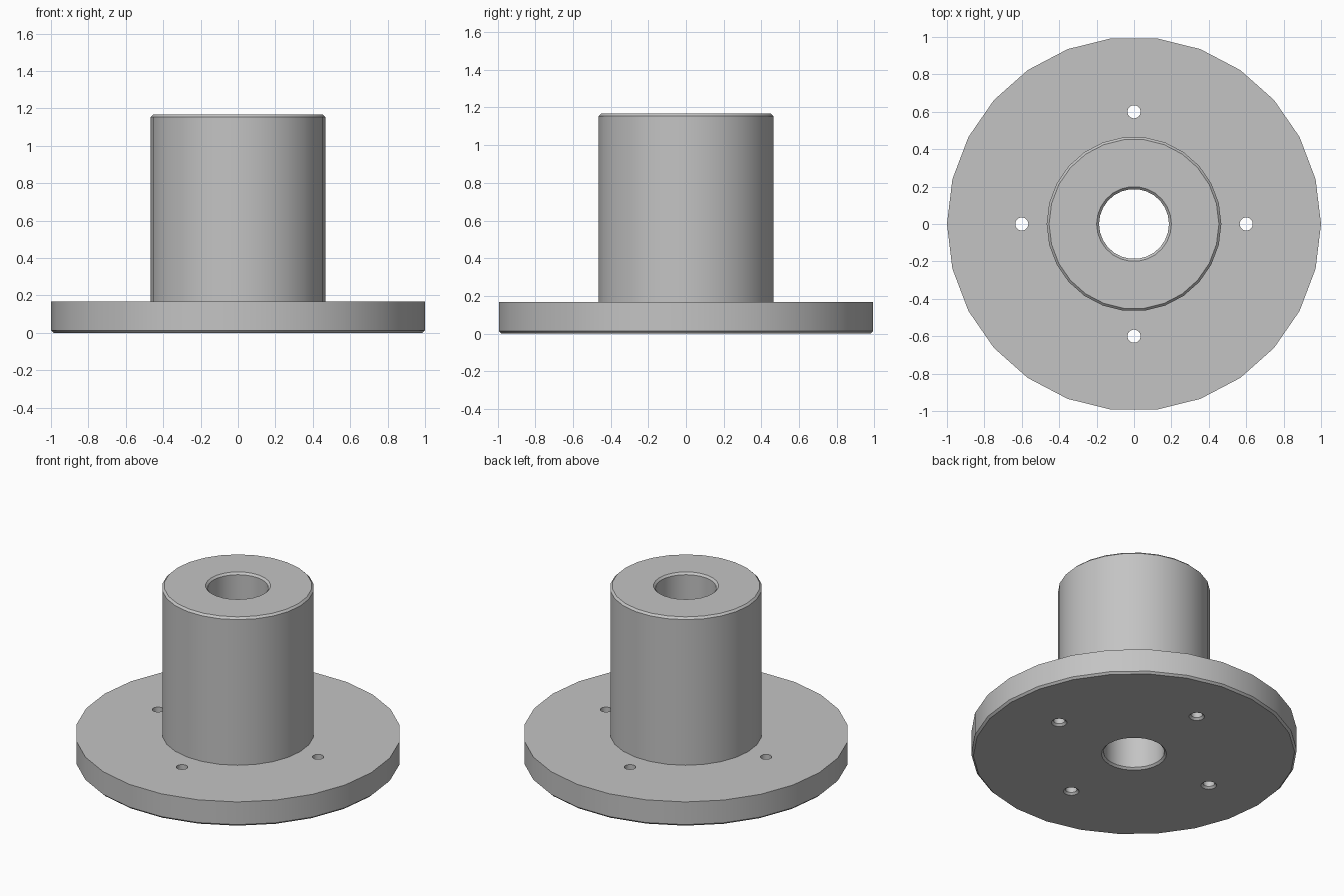
import bpy, bmesh, math

cube = bpy.data.objects.get("Cube")
if cube:
    bpy.data.objects.remove(cube, do_unlink=True)

# Main sizes
SIDES = 26
FLANGE_R, FLANGE_TOP = 1.0, 0.167
SLEEVE_R, SLEEVE_TOP = 0.467, 1.167
BORE_R, BOLT_R, BOLT_CIRCLE = 0.187, 0.035, 0.6
CHAMFER = 0.013

grey = bpy.data.materials.new("plain grey")
grey.use_nodes = True
colour = (0.55, 0.55, 0.55, 1)
grey.diffuse_color = colour
grey.node_tree.nodes["Principled BSDF"].inputs["Base Color"].default_value = colour


def lathe(name, profile, centre=(0, 0)):
    """Revolve a closed (radius, height) profile about a vertical axis."""
    bm = bmesh.new()
    rings = []
    for i in range(SIDES):
        a = math.tau * i / SIDES
        rings.append([bm.verts.new((centre[0] + r * math.cos(a),
                                    centre[1] + r * math.sin(a), z))
                      for r, z in profile])
    n = len(profile)
    for i in range(SIDES):
        here, after = rings[i], rings[(i + 1) % SIDES]
        for j in range(n):
            k = (j + 1) % n
            if profile[j][0] == 0 and profile[k][0] == 0:
                continue
            bm.faces.new((here[j], after[j], after[k], here[k]))
    bmesh.ops.remove_doubles(bm, verts=bm.verts, dist=1e-5)
    bmesh.ops.recalc_face_normals(bm, faces=bm.faces)
    mesh = bpy.data.meshes.new(name)
    bm.to_mesh(mesh)
    bm.free()
    mesh.materials.append(grey)
    obj = bpy.data.objects.new(name, mesh)
    bpy.context.collection.objects.link(obj)
    return obj


# Flange, sleeve and bore turned as one solid, with chamfered rims
c = CHAMFER
body = lathe("flanged_sleeve", [
    (BORE_R + c, 0), (FLANGE_R - c, 0), (FLANGE_R, c),
    (FLANGE_R, FLANGE_TOP), (SLEEVE_R, FLANGE_TOP),
    (SLEEVE_R, SLEEVE_TOP - c), (SLEEVE_R - c, SLEEVE_TOP),
    (BORE_R + c, SLEEVE_TOP), (BORE_R, SLEEVE_TOP - c), (BORE_R, c)])

# Four bolt holes, countersunk underneath
bpy.context.view_layer.objects.active = body
body.select_set(True)
for i in range(4):
    a = math.tau * i / 4
    cutter = lathe("bolt_hole_cutter", [
        (0, -c), (BOLT_R + 2 * c, -c), (BOLT_R, c),
        (BOLT_R, FLANGE_TOP + 0.1), (0, FLANGE_TOP + 0.1)],
        (BOLT_CIRCLE * math.cos(a), BOLT_CIRCLE * math.sin(a)))
    cutter.hide_render = True
    cut = body.modifiers.new("bolt_hole", 'BOOLEAN')
    cut.operation = 'DIFFERENCE'
    cut.solver = 'EXACT'
    cut.object = cutter
    bpy.ops.object.modifier_apply(modifier=cut.name)
    bpy.data.objects.remove(cutter, do_unlink=True)

# Smooth walls with crisp rims
bpy.ops.object.shade_smooth_by_angle(angle=math.radians(30))
